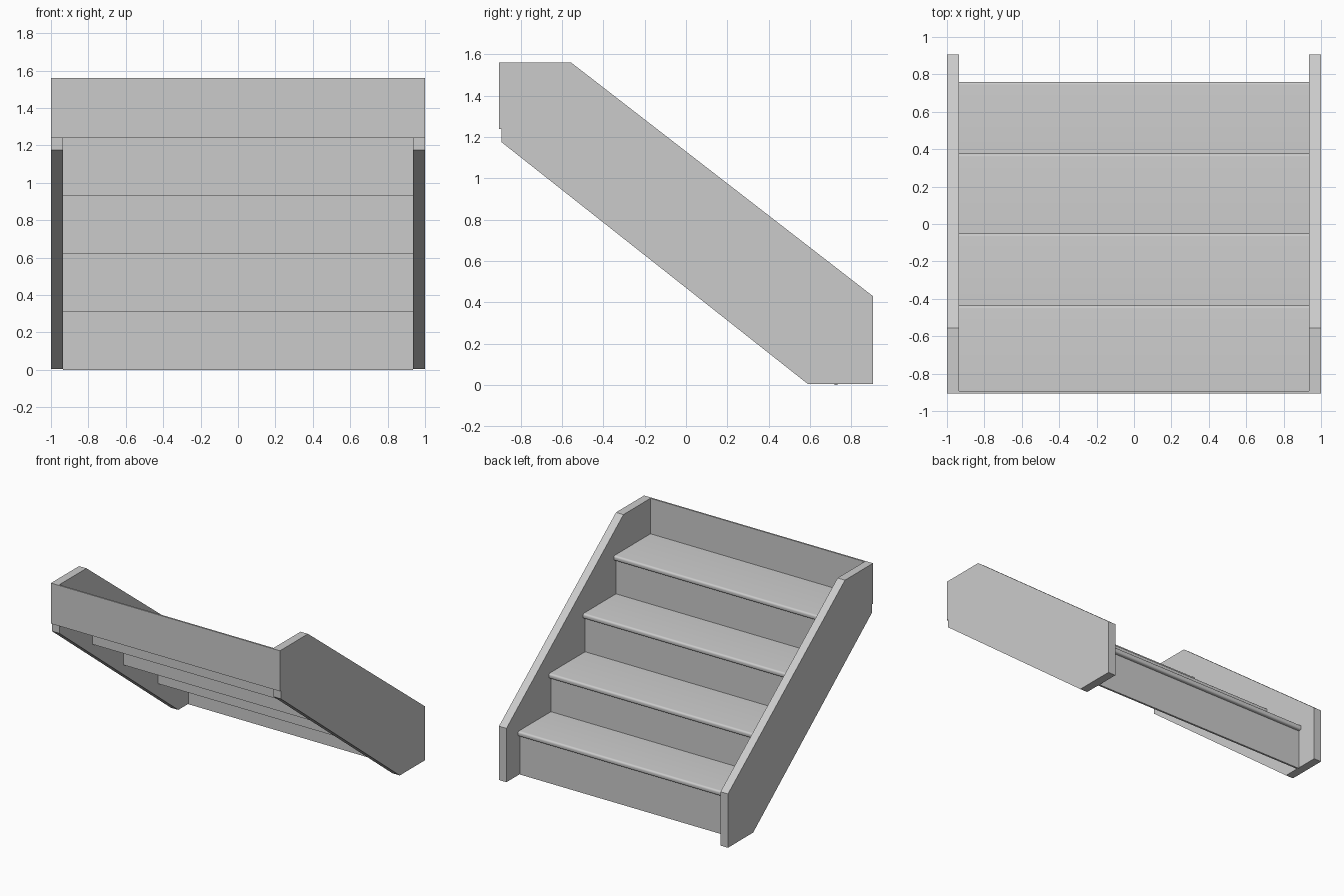
import bpy, bmesh
from math import sin, cos, pi

if "Cube" in bpy.data.objects:
    bpy.data.objects.remove(bpy.data.objects["Cube"])


def extrude_x(name, profile, x0, x1):
    """Closed (y, z) profile extruded from x0 to x1."""
    bm = bmesh.new()
    face = bm.faces.new([bm.verts.new((x0, y, z)) for y, z in profile])
    res = bmesh.ops.extrude_face_region(bm, geom=[face])
    moved = [v for v in res["geom"] if isinstance(v, bmesh.types.BMVert)]
    bmesh.ops.translate(bm, verts=moved, vec=(x1 - x0, 0, 0))
    bmesh.ops.recalc_face_normals(bm, faces=bm.faces)
    mesh = bpy.data.meshes.new(name)
    bm.to_mesh(mesh)
    bm.free()
    obj = bpy.data.objects.new(name, mesh)
    bpy.context.collection.objects.link(obj)
    return obj


def rect(y0, y1, z0, z1):
    return [(y0, z0), (y1, z0), (y1, z1), (y0, z1)]


def tread_profile(back, nose, z0, z1, r=0.015, n=5):
    """Board section with a rounded nosing."""
    low = [(nose - r + r * sin(a), z0 + r - r * cos(a))
           for a in (pi / 2 * i / n for i in range(n + 1))]
    high = [(y, z0 + z1 - z) for y, z in reversed(low)]
    return [(back, z0)] + low + high + [(back, z1)]


INNER, RISE, BOARD, THICK = 0.935, 0.31, 0.015, 0.04
BACK = -0.892
noses = [0.76, 0.376, -0.051, -0.436]
faces = [n - 0.026 for n in noses] + [BACK]

# Side stringers
side = [(BACK, 1.56), (-0.555, 1.56), (0.905, 0.43), (0.905, 0.005),
        (0.59, 0.005), (BACK, 1.175)]
extrude_x("stringer_left", side, -1.0, -INNER)
extrude_x("stringer_right", side, INNER, 1.0)

# Risers and treads
for i, nose in enumerate(noses):
    z = RISE * (i + 1)
    extrude_x(f"riser_{i + 1}", rect(faces[i] - BOARD, faces[i], z - RISE, z),
              -INNER, INNER)
    tread = extrude_x(f"tread_{i + 1}",
                      tread_profile(faces[i + 1], nose, z, z + THICK),
                      -INNER, INNER)
    bpy.context.view_layer.objects.active = tread
    tread.select_set(True)
    bpy.ops.object.shade_smooth_by_angle()
    tread.select_set(False)

# Full-width board closing the top
extrude_x("top_board", rect(-0.905, BACK, 1.24, 1.56), -1.0, 1.0)
